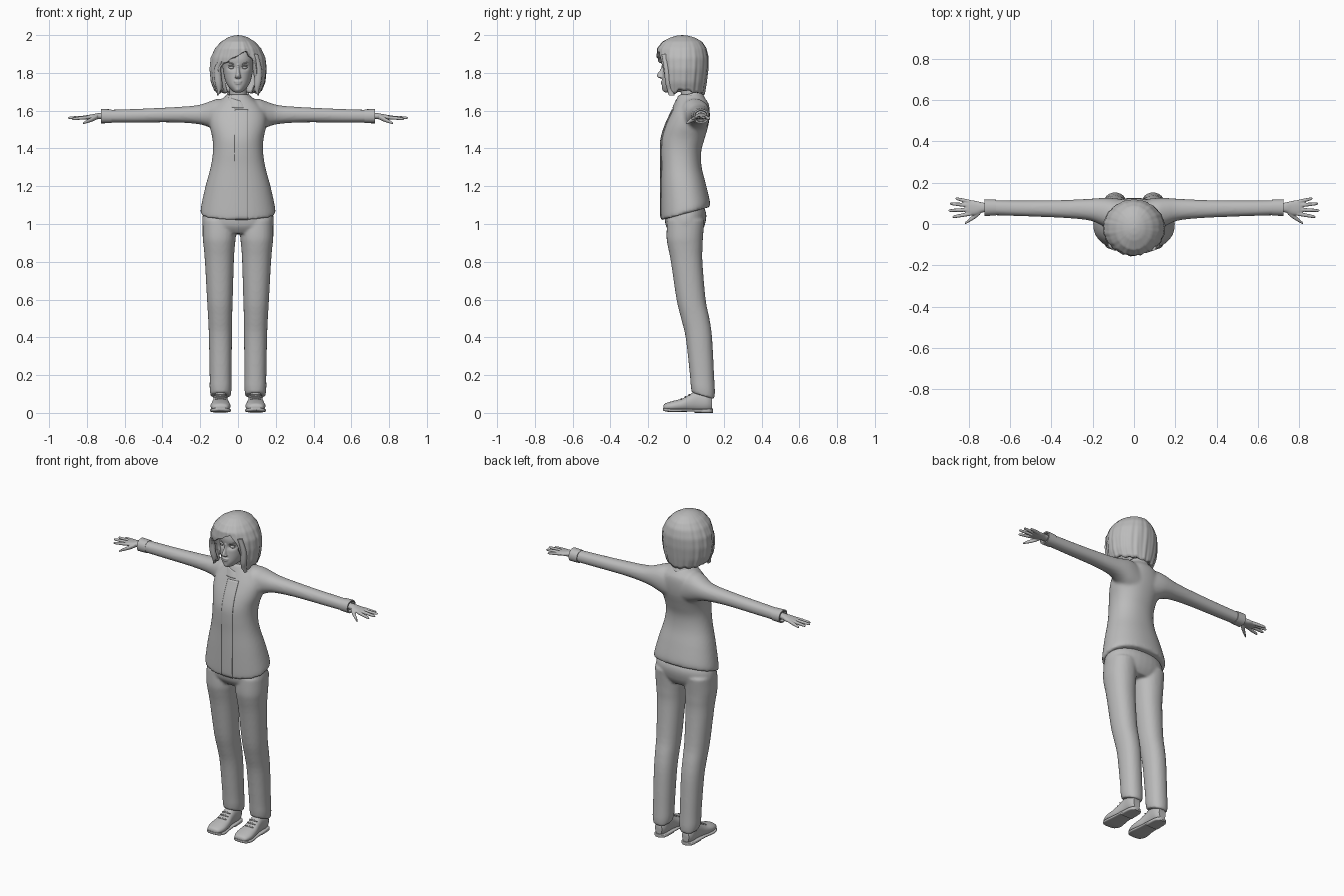
import bpy, bmesh, math
from mathutils import Vector

GREY = bpy.data.materials.new("plain_grey")
GREY.diffuse_color = (0.5, 0.5, 0.5, 1)


def catmull(rows, sub):
    out = []
    for i in range(len(rows) - 1):
        p0, p1, p2, p3 = (rows[max(0, min(len(rows) - 1, i + k))] for k in (-1, 0, 1, 2))
        for s in range(sub):
            t = s / sub
            out.append([0.5 * (2 * b + (c - a) * t + (2 * a - 5 * b + 4 * c - d) * t * t
                               + (3 * b - a - 3 * c + d) * t ** 3)
                        for a, b, c, d in zip(p0, p1, p2, p3)])
    return out + [list(rows[-1])]


def loft(bm, axis, rows, side=1, seg=32, sub=4, power=2.2):
    """Rows are (position, a0, a1, b0, b1[, tilt]) bounds across the axis."""
    rows = [tuple(r) + (0,) * (6 - len(r)) for r in rows]
    rings = []
    for t, a0, a1, b0, b1, tilt in catmull(rows, sub):
        ring = []
        for k in range(seg):
            c, s = math.cos(2 * math.pi * k / seg), math.sin(2 * math.pi * k / seg)
            a = (a0 + a1) / 2 + (a1 - a0) / 2 * math.copysign(abs(c) ** (2 / power), c)
            db = (b1 - b0) / 2 * math.copysign(abs(s) ** (2 / power), s)
            b, p = (b0 + b1) / 2 + db, t + tilt * db
            co = {"x": (p, a, b), "y": (a, p, b), "z": (a, b, p)}[axis]
            ring.append(bm.verts.new((co[0] * side, co[1], co[2])))
        rings.append(ring)
    for r, q in zip(rings, rings[1:]):
        for k in range(seg):
            bm.faces.new((r[k], r[(k + 1) % seg], q[(k + 1) % seg], q[k]))
    bm.faces.new(rings[0])
    bm.faces.new(rings[-1])


def ball(bm, loc, size):
    made = bmesh.ops.create_uvsphere(bm, u_segments=20, v_segments=12, radius=1)["verts"]
    for v in made:
        v.co = Vector(loc) + Vector(c * s for c, s in zip(v.co, size))


def make(name, bm, voxel=0, smooth=4, fix=True):
    if fix:
        bmesh.ops.recalc_face_normals(bm, faces=bm.faces[:])
    me = bpy.data.meshes.new(name)
    bm.to_mesh(me)
    bm.free()
    me.materials.append(GREY)
    ob = bpy.data.objects.new(name, me)
    bpy.context.collection.objects.link(ob)
    bpy.ops.object.select_all(action="DESELECT")
    bpy.context.view_layer.objects.active = ob
    ob.select_set(True)
    bpy.ops.object.shade_smooth_by_angle(angle=math.radians(50))
    if voxel:
        m = ob.modifiers.new("fuse", "REMESH")
        m.mode, m.voxel_size, m.use_smooth_shade = "VOXEL", voxel, True
        m = ob.modifiers.new("soften", "SMOOTH")
        m.factor, m.iterations = 0.5, smooth
    return ob


def shell(name, n, m, point, thick):
    """Thin sheet from point(u, v), u running round and v running down."""
    bm = bmesh.new()
    g = [[bm.verts.new(point(i / n, j / m)) for j in range(m + 1)] for i in range(n + 1)]
    for i in range(n):
        for j in range(m):
            bm.faces.new((g[i][j], g[i][j + 1], g[i + 1][j + 1], g[i + 1][j]))
    bmesh.ops.remove_doubles(bm, verts=bm.verts[:], dist=0.0003)
    ob = make(name, bm, fix=False)
    s = ob.modifiers.new("thickness", "SOLIDIFY")
    s.thickness, s.offset = thick, -1
    return ob


def interp(table, x):
    for p, q in zip(table, table[1:]):
        if x <= q[0]:
            t = max(0, (x - p[0]) / (q[0] - p[0]))
            return [a + (b - a) * t for a, b in zip(p[1:], q[1:])]
    return table[-1][1:]


def upright(rows):
    return [(r[0], -r[1], r[1]) + tuple(r[2:]) for r in rows]


# Jacket: flared body fused with both sleeves
bm = bmesh.new()
loft(bm, "z", upright([
    (1.055, .198, -.132, .125, .27), (1.09, .196, -.135, .126, .25), (1.2, .172, -.135, .105, .1),
    (1.3, .145, -.134, .083), (1.38, .133, -.136, .08), (1.45, .135, -.133, .098),
    (1.52, .15, -.112, .118), (1.58, .15, -.085, .125), (1.63, .12, -.062, .122),
    (1.66, .085, -.05, .105), (1.685, .06, -.04, .085)]), seg=48)
for s in (1, -1):
    loft(bm, "x", [(.05, -.03, .12, 1.47, 1.66), (.11, -.03, .126, 1.49, 1.662),
                   (.16, -.005, .126, 1.515, 1.645), (.22, .018, .122, 1.53, 1.628),
                   (.35, .03, .116, 1.538, 1.618), (.55, .038, .114, 1.537, 1.609),
                   (.71, .043, .116, 1.537, 1.604)], s)
jacket = make("jacket", bm, .009)

# Front placket laid on the jacket
bm = bmesh.new()
bmesh.ops.create_grid(bm, x_segments=8, y_segments=60, size=.5)
for v in bm.verts:
    v.co = (.018 + v.co.x * .07, -.3, 1.315 + v.co.y * .58)
placket = make("front_placket", bm)
w = placket.modifiers.new("lay", "SHRINKWRAP")
w.target, w.wrap_method, w.use_project_y = jacket, "PROJECT", True
w.wrap_mode, w.offset = "ABOVE_SURFACE", .003
placket.modifiers.new("thickness", "SOLIDIFY").thickness = .004


# Standing collar and its folded front flap
def collar(u, v):
    a = math.radians(28 + 300 * u)
    r = .058 + .018 * v
    back = (1 - math.cos(a)) / 2
    return (r * math.sin(a), .022 - r * math.cos(a) * 1.05, 1.675 + .03 * back - (.052 - .01 * back) * v)


def flap(u, v):
    a = math.radians(-48 + (62 + 22 * v) * u)
    r = .07 + .018 * v
    return (r * math.sin(a), .016 - r * math.cos(a), 1.672 - .022 * u - (.055 - .02 * u) * v)


shell("collar", 40, 6, collar, .01)
shell("collar_flap", 12, 6, flap, .008)

# Trousers: hips fused with both legs
bm = bmesh.new()
loft(bm, "z", upright([(.95, .15, -.08, .075), (.99, .187, -.107, .098), (1.05, .186, -.112, .108),
                       (1.1, .165, -.1, .09)]))
for s in (1, -1):
    loft(bm, "z", [(1.02, .012, .187, -.1, .098), (.93, .012, .187, -.103, .09),
                   (.88, .017, .182, -.096, .088), (.8, .022, .175, -.08, .087),
                   (.6, .028, .164, -.05, .104), (.5, .031, .158, -.026, .124),
                   (.4, .032, .154, -.002, .138), (.2, .034, .15, .02, .149, -.1),
                   (.13, .034, .15, .025, .153, -.25), (.09, .039, .145, .03, .15, -.3)], s)
make("trousers", bm, .008)

for s, tag in ((1, "left"), (-1, "right")):
    # Sleeve cuff with a hollow end
    bm = bmesh.new()
    loft(bm, "x", [(.67, .041, .119, 1.534, 1.607), (.725, .039, .12, 1.533, 1.609),
                   (.725, .046, .113, 1.541, 1.601), (.7, .05, .108, 1.545, 1.597)], s, sub=1)
    make(tag + "_cuff", bm)

    # Hand: palm, four fingers and thumb
    bm = bmesh.new()
    loft(bm, "x", [(.69, .058, .1, 1.555, 1.59), (.735, .056, .104, 1.555, 1.588),
                   (.765, .044, .112, 1.553, 1.582), (.8, .042, .115, 1.554, 1.576),
                   (.815, .05, .11, 1.557, 1.572)], s)
    for y0, y1, tip, z in ((.05, .034, .88, 1.556), (.07, .065, .9, 1.562),
                           (.089, .099, .893, 1.562), (.106, .124, .865, 1.557)):
        loft(bm, "x", [(.79 + (tip - .79) * t, y0 + (y1 - y0) * t - r, y0 + (y1 - y0) * t + r,
                        1.565 + (z - 1.565) * t - r, 1.565 + (z - 1.565) * t + r)
                       for t, r in ((0, .010), (.5, .009), (.9, .007), (1, .003))], s, 12)
    loft(bm, "x", [(.745, .046, .075, 1.555, 1.58), (.77, .026, .052, 1.543, 1.568),
                   (.8, .008, .026, 1.533, 1.552), (.82, -.003, .007, 1.528, 1.538)], s, 12)
    make(tag + "_hand", bm, .0035, 2)

    # Shoe upper, sole, heel and laces
    bm = bmesh.new()
    loft(bm, "y", [(-.12, .075, .112, .02, .038), (-.11, .053, .133, .012, .05),
                   (-.07, .04, .145, .008, .063), (-.02, .044, .141, .008, .076),
                   (.02, .052, .134, .008, .098), (.06, .055, .13, .008, .118),
                   (.11, .056, .13, .008, .115), (.138, .07, .116, .015, .09)], s)
    make(tag + "_shoe", bm)
    bm = bmesh.new()
    loft(bm, "y", [(-.123, .078, .109, .015, .027), (-.11, .05, .136, .008, .026),
                   (-.07, .036, .148, .004, .022), (0, .046, .14, .006, .022),
                   (.08, .05, .136, .006, .022), (.13, .06, .126, .006, .022),
                   (.143, .08, .106, .008, .022)], s, power=4)
    loft(bm, "y", [(.045, .05, .136, 0, .02), (.12, .054, .132, 0, .02),
                   (.142, .075, .111, 0, .02)], s, power=4)
    make(tag + "_sole", bm)
    bm = bmesh.new()
    for y, z in ((-.025, .073), (-.003, .084), (.017, .095)):
        ball(bm, (s * .093, y, z), (.03, .005, .005))
    make(tag + "_laces", bm)

# Head: skull and jaw with pressed eye sockets, then features fused on
bm = bmesh.new()
loft(bm, "z", upright([(1.697, .018, -.112, -.06), (1.706, .032, -.122, -.0), (1.73, .053, -.127, .04),
                       (1.76, .068, -.126, .07), (1.8, .077, -.124, .085), (1.84, .083, -.123, .095),
                       (1.88, .086, -.125, .095), (1.93, .08, -.108, .08), (1.96, .045, -.06, .04)]),
     seg=64, sub=6)
for v in bm.verts:
    if v.co.y < -.02:
        d = ((abs(v.co.x) - .034) / .02) ** 2 + ((v.co.z - 1.829) / .013) ** 2
        v.co.y += .014 * math.exp(-d)
loft(bm, "z", upright([(1.6, .05, -.025, .075), (1.66, .045, -.025, .07), (1.74, .046, -.03, .07)]))
loft(bm, "z", upright([(1.845, .006, -.127, -.1), (1.815, .008, -.138, -.1), (1.788, .013, -.155, -.1),
                       (1.774, .013, -.146, -.1), (1.77, .008, -.13, -.1)]), seg=16)
ball(bm, (0, -.125, 1.754), (.022, .009, .005))
ball(bm, (0, -.124, 1.744), (.018, .009, .006))
ball(bm, (0, -.116, 1.715), (.016, .011, .012))
for s in (1, -1):
    ball(bm, (s * .011, -.136, 1.778), (.007, .01, .006))
make("head", bm, .004, 2)

# Eyes, upper lids and brows
for name, z, y, size, slope in (("eyes", 1.828, -.105, (.015, .009, .0075), 0),
                                ("upper_lids", 1.836, -.109, (.019, .01, .003), .15),
                                ("brows", 1.851, -.114, (.021, .007, .0035), .3)):
    bm = bmesh.new()
    for s in (1, -1):
        ball(bm, (s * .035, y, z), size)
    for v in bm.verts:
        v.co.z += slope * (abs(v.co.x) - .035)
        v.co.y += .35 * max(0, abs(v.co.x) - .035)
    make(name, bm)

# Bobbed hair: (height, half width, front, back) and hem height by angle
HAIR = [(1.66, .105, -.13, .09), (1.7, .122, -.138, .1), (1.75, .143, -.145, .108),
        (1.82, .151, -.15, .117), (1.88, .145, -.156, .119), (1.93, .122, -.152, .108),
        (1.965, .09, -.125, .085), (1.988, .052, -.08, .045), (1.997, .025, -.05, .01),
        (2.0, 0, -.02, -.02)]
HEM = [(-180, 1.685), (-110, 1.70), (-80, 1.71), (-66, 1.685), (-50, 1.70), (-44, 1.8), (-34, 1.85),
       (0, 1.89), (22, 1.92), (34, 1.87), (43, 1.78), (50, 1.7), (64, 1.685), (80, 1.71),
       (110, 1.70), (180, 1.685)]


def hair(u, v):
    deg = -180 + 360 * u
    a = math.radians(deg)
    hem = interp(HEM, deg)[0] + .006 * math.sin(11 * a) * math.sin(4 * a)
    z = 2 - (2 - hem) * v ** 1.7
    rx, yf, yb = interp(HAIR, z)
    groove = 1 + .014 * v * (math.sin(18 * a + 3 * v) + .6 * math.sin(31 * a))
    c = math.cos(a)
    ry = -.02 - yf if c > 0 else yb + .02
    return (rx * groove * math.sin(a), -.02 - ry * groove * c, z)


shell("hair", 144, 32, hair, .022)

# Overlapping locks sweeping across the forehead and down each cheek
bm = bmesh.new()
for s, top in ((1, 1.9), (-1, 1.86)):
    loft(bm, "z", [(r[0], r[1] - r[3], r[1] + r[3], r[2] - .015, r[2] + .015) for r in
                   ((top, .092, -.115, .014), (1.82, .108, -.102, .018), (1.75, .105, -.095, .018),
                    (1.71, .1, -.085, .012), (1.68, .108, -.075, .003))], s, 16)
make("side_locks", bm)
